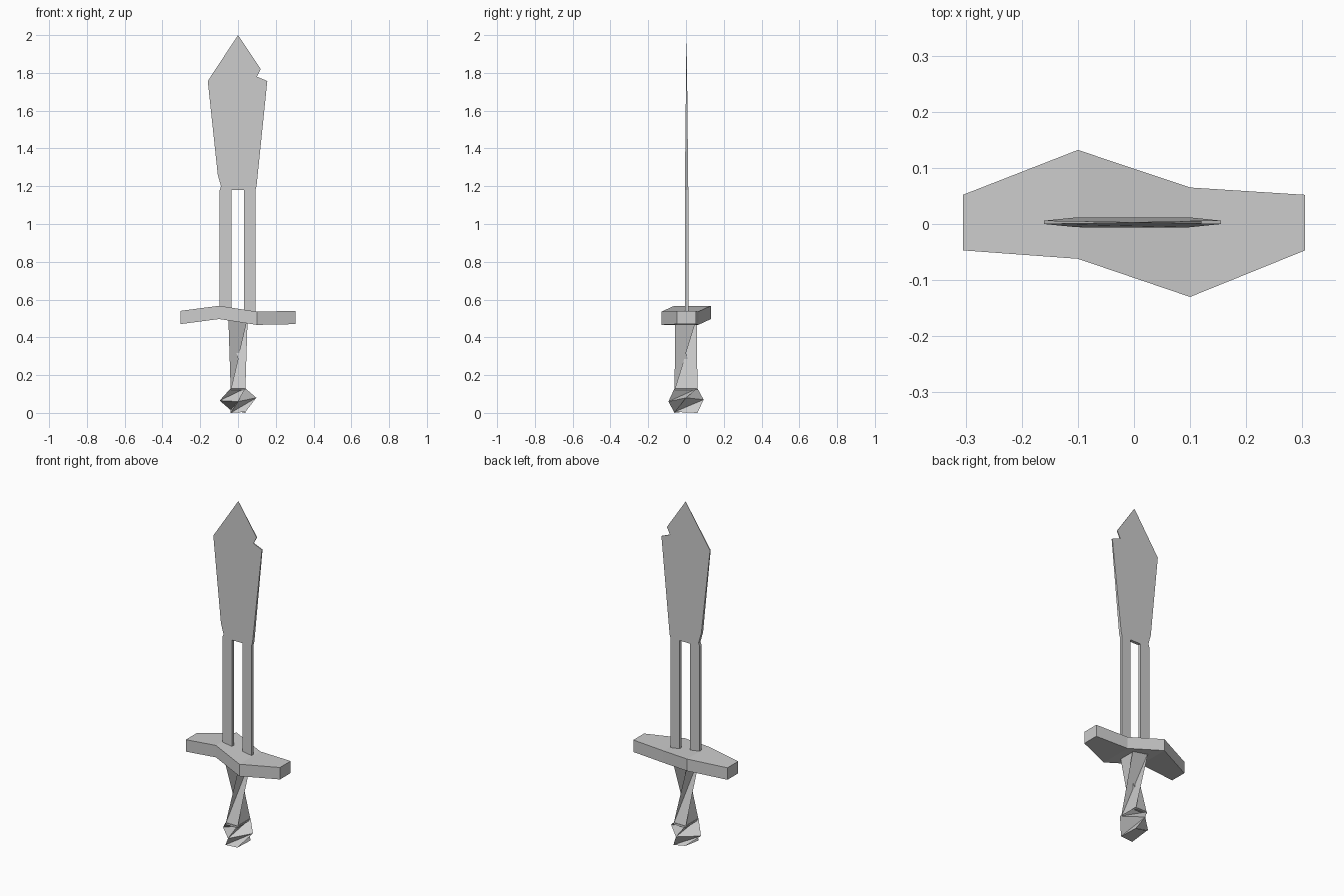
import bpy
import bmesh
from math import cos, sin, radians

if "Cube" in bpy.data.objects:
    bpy.data.objects.remove(bpy.data.objects["Cube"])

steel = bpy.data.materials.new("plain grey")
steel.use_nodes = True
grey = (0.6, 0.6, 0.6, 1)
steel.diffuse_color = grey
steel.node_tree.nodes["Principled BSDF"].inputs["Base Color"].default_value = grey


def finish(name, bm):
    bmesh.ops.recalc_face_normals(bm, faces=bm.faces)
    mesh = bpy.data.meshes.new(name)
    bm.to_mesh(mesh)
    bm.free()
    mesh.materials.append(steel)
    obj = bpy.data.objects.new(name, mesh)
    bpy.context.collection.objects.link(obj)
    return obj


def prism(name, lower, upper):
    """Solid between two matching outlines."""
    bm = bmesh.new()
    a = [bm.verts.new(p) for p in lower]
    b = [bm.verts.new(p) for p in upper]
    bm.faces.new(a)
    bm.faces.new(b)
    n = len(a)
    for i in range(n):
        j = (i + 1) % n
        bm.faces.new((a[i], a[j], b[j], b[i]))
    return finish(name, bm)


# Blade: forked at the base, notched near the tip, thinning upwards
outline = [(0, 2), (0.12, 1.82), (0.10, 1.78), (0.155, 1.757), (0.098, 1.2),
           (0.092, 1.18), (0.092, 0.5), (0.033, 0.5), (0.033, 1.18),
           (-0.035, 1.18), (-0.035, 0.5), (-0.097, 0.5), (-0.097, 1.18),
           (-0.09, 1.2), (-0.107, 1.26), (-0.16, 1.757)]


def half_thickness(z):
    return 0.009 if z < 1.19 else 0.0005 + 0.0085 * (2 - z) / 0.81


prism("blade",
      [(x, 0.003 - half_thickness(z), z) for x, z in outline],
      [(x, 0.003 + half_thickness(z), z) for x, z in outline])

# Crossguard: bent slab built from stations along x (x, front y, back y, base z)
stations = [(-0.305, -0.047, 0.052, 0.47), (-0.1, -0.062, 0.132, 0.497),
            (0.1, -0.13, 0.065, 0.466), (0.305, -0.047, 0.052, 0.47)]
bm = bmesh.new()
rings = []
for x, front, back, z in stations:
    corners = ((front, z), (back, z), (back, z + 0.07), (front, z + 0.07))
    rings.append([bm.verts.new((x, y, h)) for y, h in corners])
bm.faces.new(rings[0])
bm.faces.new(rings[-1])
for r, s in zip(rings, rings[1:]):
    for i in range(4):
        j = (i + 1) % 4
        bm.faces.new((r[i], r[j], s[j], s[i]))
finish("crossguard", bm)


def square(bm, rx, ry, heights, turn):
    """Four corners, turned clockwise seen from above."""
    ring = []
    for i, z in enumerate(heights):
        a = radians(45 + 90 * i - turn)
        ring.append(bm.verts.new((rx * cos(a), ry * sin(a), z)))
    return ring


# Grip: square bar with a quarter twist, pinched by its inward creases
bm = bmesh.new()
top = square(bm, 0.072, 0.08, [0.5] * 4, 0)
low = square(bm, 0.055, 0.086, [0.12] * 4, 90)
bm.faces.new(top)
bm.faces.new(low)
for i in range(4):
    j = (i + 1) % 4
    bm.faces.new((top[i], top[j], low[i]))
    bm.faces.new((top[j], low[j], low[i]))
finish("grip", bm)

# Pommel: faceted knob that carries on the twist
bm = bmesh.new()
rings = [square(bm, 0.055, 0.086, [0.13] * 4, 0),
         square(bm, 0.097, 0.093, [0.08, 0.07, 0.065, 0.06], 45),
         square(bm, 0.055, 0.086, [0.005, 0.0, 0.015, 0.0], 90)]
bm.faces.new(rings[0])
bm.faces.new(rings[-1])
for r, s in zip(rings, rings[1:]):
    for i in range(4):
        j = (i + 1) % 4
        bm.faces.new((r[i], r[j], s[i]))
        bm.faces.new((r[j], s[j], s[i]))
finish("pommel", bm)
